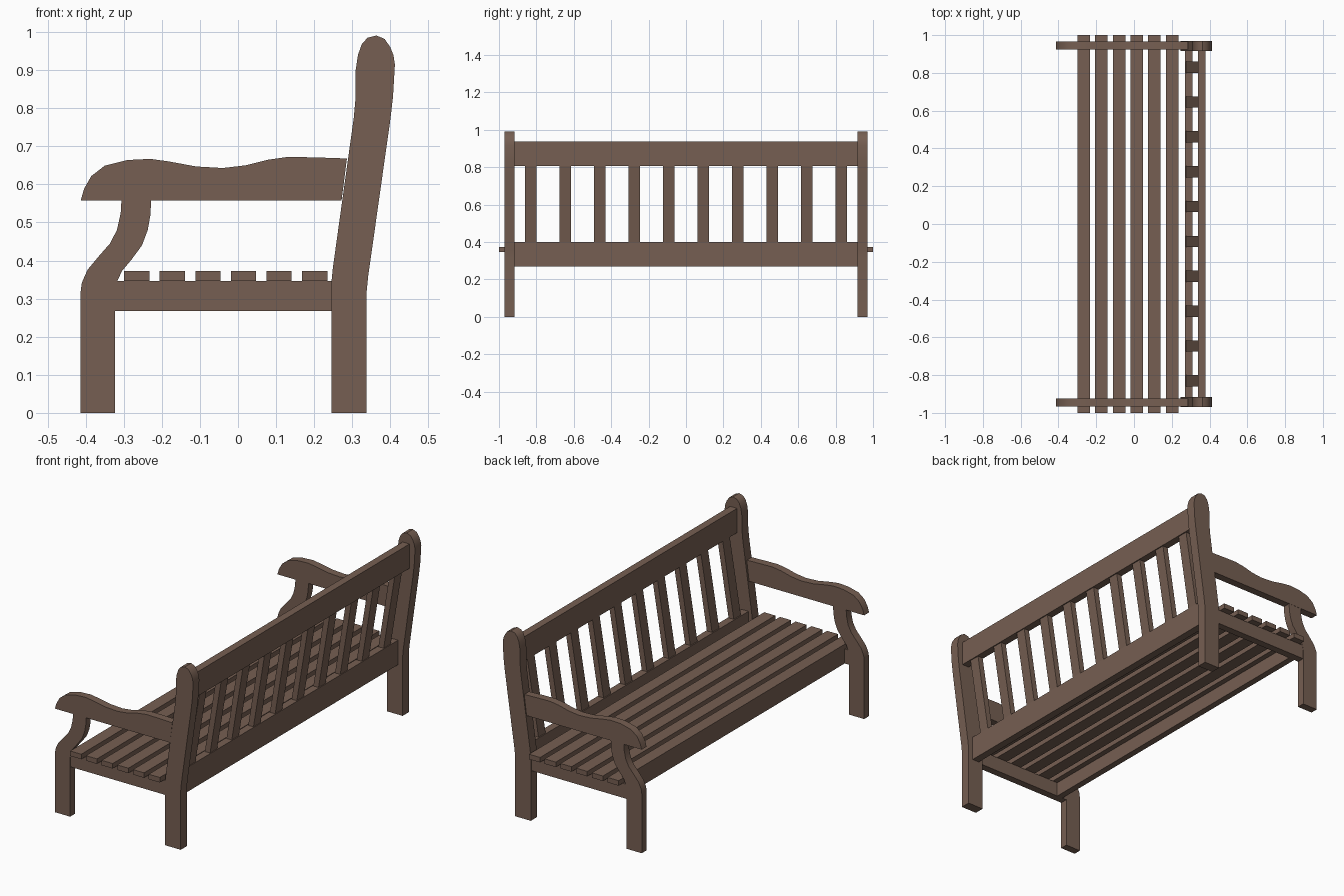
import bpy, bmesh

wood = bpy.data.materials.new("brown wood")
wood.diffuse_color = (0.181, 0.114, 0.084, 1.0)


def prism(name, profile, y0, y1, smooth=False):
    """Extrude an x-z outline from y0 to y1."""
    bm = bmesh.new()
    face = bm.faces.new([bm.verts.new((x, y0, z)) for x, z in profile])
    ext = bmesh.ops.extrude_face_region(bm, geom=[face])
    moved = [v for v in ext["geom"] if isinstance(v, bmesh.types.BMVert)]
    bmesh.ops.translate(bm, verts=moved, vec=(0, y1 - y0, 0))
    bmesh.ops.recalc_face_normals(bm, faces=bm.faces[:])
    mesh = bpy.data.meshes.new(name)
    bm.to_mesh(mesh)
    bm.free()
    mesh.materials.append(wood)
    obj = bpy.data.objects.new(name, mesh)
    bpy.context.collection.objects.link(obj)
    if smooth:
        bpy.ops.object.select_all(action='DESELECT')
        obj.select_set(True)
        bpy.context.view_layer.objects.active = obj
        bpy.ops.object.shade_smooth_by_angle(angle=0.6)
    return obj


def board(name, x0, x1, y0, y1, z0, z1):
    return prism(name, [(x0, z0), (x1, z0), (x1, z1), (x0, z1)], y0, y1)


front_leg = [(-0.413, 0), (-0.323, 0), (-0.323, 0.32), (-0.317, 0.346),
             (-0.305, 0.372), (-0.28, 0.402), (-0.252, 0.44), (-0.237, 0.48),
             (-0.23, 0.52), (-0.228, 0.56), (-0.306, 0.56), (-0.308, 0.525),
             (-0.318, 0.48), (-0.336, 0.445), (-0.365, 0.412),
             (-0.395, 0.376), (-0.41, 0.342), (-0.413, 0.32)]

back_post = [(0.245, 0), (0.338, 0), (0.338, 0.32), (0.342, 0.36),
             (0.40, 0.77), (0.407, 0.83), (0.412, 0.915), (0.408, 0.94),
             (0.40, 0.96), (0.385, 0.982), (0.363, 0.991), (0.34, 0.985),
             (0.325, 0.968), (0.315, 0.94), (0.309, 0.90), (0.309, 0.83),
             (0.304, 0.775), (0.249, 0.38), (0.245, 0.34)]

arm = [(-0.413, 0.558), (-0.404, 0.589), (-0.385, 0.622), (-0.35, 0.649),
       (-0.29, 0.664), (-0.23, 0.667), (-0.18, 0.66), (-0.11, 0.647),
       (-0.04, 0.643), (0.02, 0.65), (0.08, 0.665), (0.13, 0.672),
       (0.2, 0.671), (0.286, 0.668), (0.272, 0.558)]

# Both end frames
for side, s in (("left", -1), ("right", 1)):
    prism(side + "_front_leg", front_leg, s * 0.925, s * 0.966, True)
    prism(side + "_back_post", back_post, s * 0.917, s * 0.970, True)
    prism(side + "_armrest", arm, s * 0.925, s * 0.967, True)
    lo, hi = sorted((s * 0.925, s * 0.965))
    board(side + "_side_rail", -0.33, 0.25, lo, hi, 0.268, 0.346)

# Long rails
board("front_rail", -0.297, -0.262, -0.93, 0.93, 0.268, 0.346)
board("lower_back_rail", 0.270, 0.311, -0.92, 0.92, 0.268, 0.40)
board("upper_back_rail", 0.338, 0.379, -0.92, 0.92, 0.805, 0.936)

# Seat slats
for i in range(6):
    x = -0.299 + i * 0.0935
    board(f"seat_slat_{i + 1}", x, x + 0.066, -1, 1, 0.346, 0.373)

# Leaning back slats
for i in range(10):
    y = (i - 4.5) * 0.1845
    prism(f"back_slat_{i + 1}",
          [(0.275, 0.395), (0.306, 0.395), (0.374, 0.81), (0.343, 0.81)],
          y - 0.03, y + 0.03)
